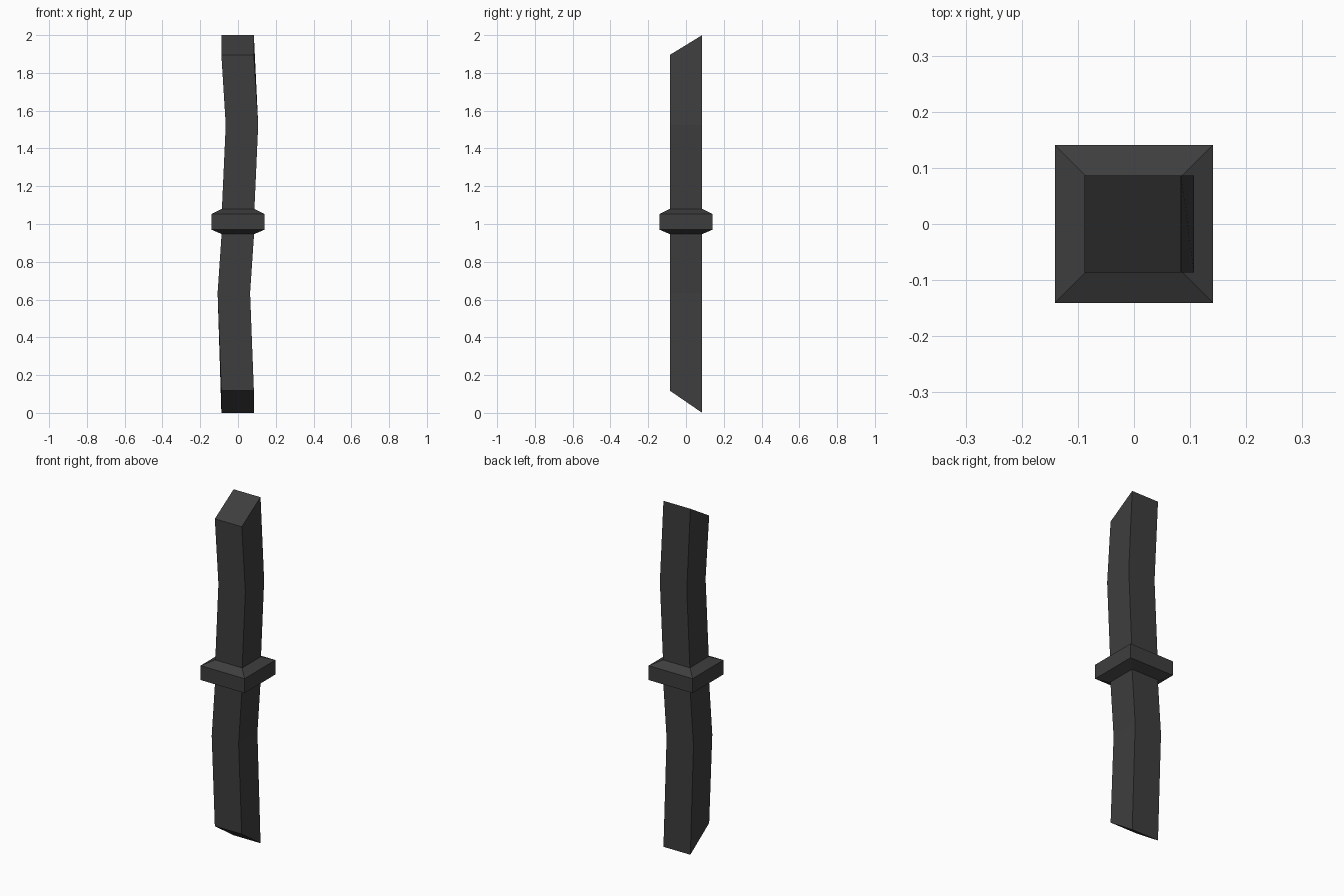
import bpy
import bmesh

if "Cube" in bpy.data.objects:
    bpy.data.objects.remove(bpy.data.objects["Cube"], do_unlink=True)

# Single dark grey finish
grey = bpy.data.materials.new("dark grey")
grey.use_nodes = True
colour = (0.048, 0.048, 0.048, 1)
grey.diffuse_color = colour
grey.node_tree.nodes["Principled BSDF"].inputs["Base Color"].default_value = colour


def square_loft(name, sections):
    """Skin square rings given as (centre x, half width, front z, back z)."""
    bm = bmesh.new()
    rings = []
    for cx, h, front, back in sections:
        corners = [(-h, -h, front), (h, -h, front), (h, h, back), (-h, h, back)]
        rings.append([bm.verts.new((cx + x, y, z)) for x, y, z in corners])
    for low, high in zip(rings, rings[1:]):
        for i in range(4):
            j = (i + 1) % 4
            bm.faces.new((low[i], low[j], high[j], high[i]))
    bm.faces.new(rings[0][::-1])
    bm.faces.new(rings[-1])
    bmesh.ops.recalc_face_normals(bm, faces=bm.faces)
    mesh = bpy.data.meshes.new(name)
    bm.to_mesh(mesh)
    bm.free()
    mesh.materials.append(grey)
    obj = bpy.data.objects.new(name, mesh)
    bpy.context.collection.objects.link(obj)
    return obj


HALF = 0.086   # half width of the bars
WIDE = 0.141   # half width of the collar

# Bent bars with slanted ends
square_loft("lower_bar", [(-0.002, HALF, 0.118, 0.0),
                          (-0.022, HALF, 0.635, 0.635),
                          (0, HALF, 0.96, 0.96)])
square_loft("upper_bar", [(0, HALF, 1.06, 1.06),
                          (0.021, HALF, 1.525, 1.525),
                          (-0.002, HALF, 1.895, 2.0)])

# Chamfered square collar
square_loft("collar", [(0, HALF, 0.947, 0.947),
                       (0, WIDE, 0.97, 0.97),
                       (0, WIDE, 1.053, 1.053),
                       (0, HALF, 1.08, 1.08)])
